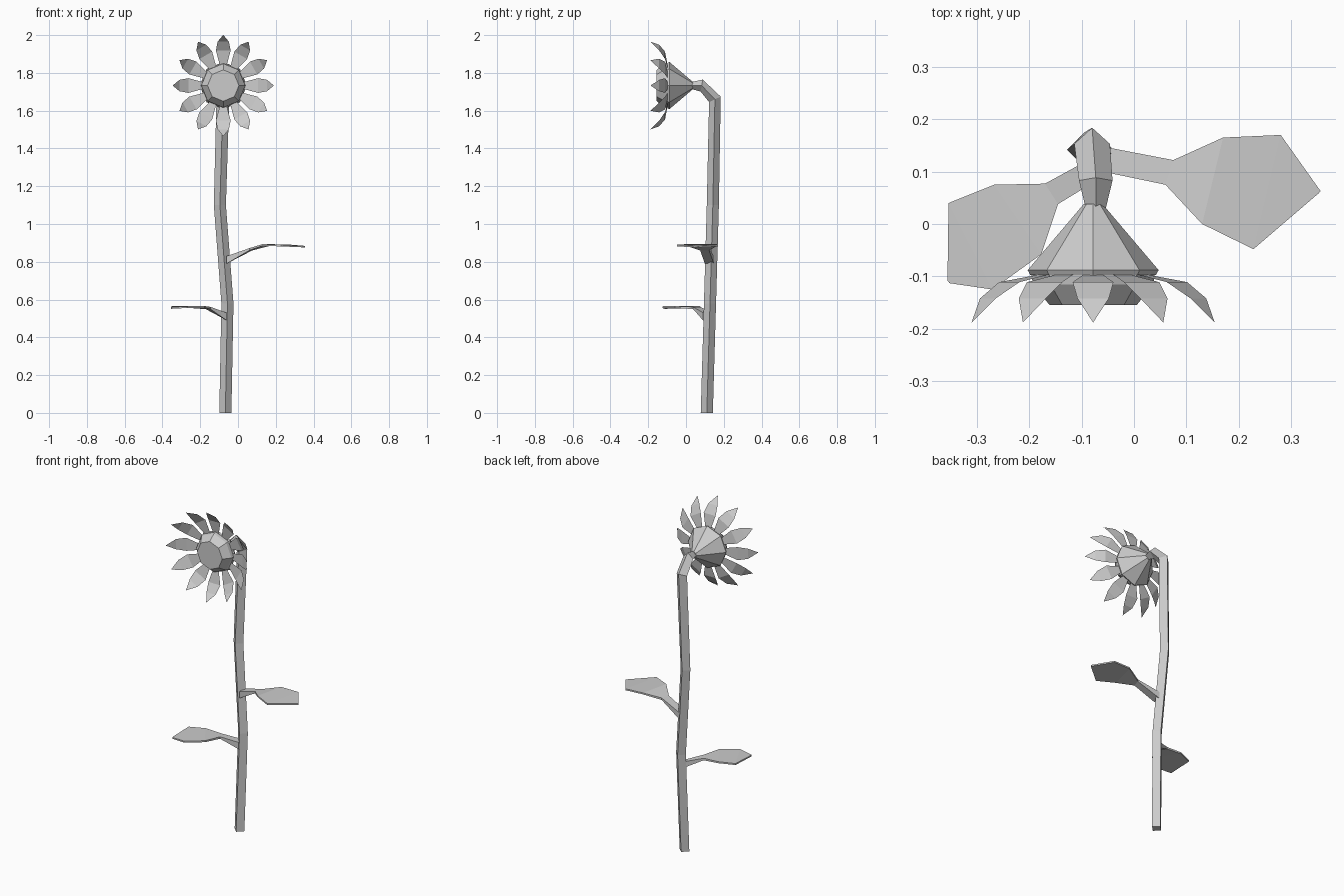
import bpy
from math import sin, cos, radians, pi
from mathutils import Vector

default = bpy.data.objects.get("Cube")
if default:
    bpy.data.objects.remove(default, do_unlink=True)

gray = bpy.data.materials.new("plain gray")
gray.use_nodes = True
gray.diffuse_color = (0.6, 0.6, 0.6, 1)
gray.node_tree.nodes["Principled BSDF"].inputs["Base Color"].default_value = gray.diffuse_color


def make(name, verts, faces):
    mesh = bpy.data.meshes.new(name)
    mesh.from_pydata(verts, [], faces)
    mesh.materials.append(gray)
    obj = bpy.data.objects.new(name, mesh)
    bpy.context.collection.objects.link(obj)
    return obj


def loft(name, rings):
    """Skin a list of equal-sized rings and cap both ends."""
    n = len(rings[0])
    verts = [v for ring in rings for v in ring]
    faces = [(k * n + i, k * n + (i + 1) % n, (k + 1) * n + (i + 1) % n, (k + 1) * n + i)
             for k in range(len(rings) - 1) for i in range(n)]
    faces.append(tuple(reversed(range(n))))
    faces.append(tuple(range(len(verts) - n, len(verts))))
    return make(name, verts, faces)


# Four-sided stem: x, y, z, radius and tilt of each diamond section
def diamond(x, y, z, r, tilt):
    centre = Vector((x, y, z))
    side = Vector((r, 0, 0))
    back = Vector((0, cos(radians(tilt)), sin(radians(tilt)))) * r
    return [centre + side, centre + back, centre - side, centre - back]


stem_path = [
    (-0.067, 0.11, 0, 0.032, 0),
    (-0.056, 0.127, 0.58, 0.032, 0),
    (-0.096, 0.142, 1.1, 0.032, 0),
    (-0.08, 0.153, 1.66, 0.034, 25),
    (-0.073, 0.083, 1.733, 0.032, 80),
    (-0.073, 0.025, 1.733, 0.018, 90),
]
loft("stem", [diamond(*p) for p in stem_path])

# Flower head: eight-sided cone behind, bevelled disc in front
HEAD = Vector((-0.078, 0, 1.733))


def head_ring(r, y):
    return [HEAD + Vector((r * cos(i * pi / 4), y, r * sin(i * pi / 4))) for i in range(8)]


loft("flower_back", [head_ring(r, y) for r, y in [(0.018, 0.038), (0.125, -0.088), (0.12, -0.097)]])
loft("flower_centre", [head_ring(r, y) for r, y in [(0.118, -0.095), (0.115, -0.115), (0.083, -0.155)]])

# Twelve curled petals: radius, depth and half width along each petal
petal_profile = [(0.1, -0.095, 0.016), (0.185, -0.111, 0.039), (0.232, -0.142, 0.03)]
for p in range(12):
    a = p * pi / 6
    out = Vector((cos(a), 0, sin(a)))
    across = Vector((-sin(a), 0, cos(a)))
    verts = []
    for r, y, w in petal_profile:
        spine = HEAD + out * r + Vector((0, y, 0))
        verts += [spine - across * w, spine + across * w]
    verts.append(HEAD + out * 0.268 + Vector((0, -0.188, 0)))
    make(f"petal_{p + 1}", verts, [(0, 2, 3, 1), (2, 4, 5, 3), (4, 6, 5)])


# Leaves: both edges in plan, height and thickness at each station
def leaf(name, stations, flip):
    rings = []
    for a, b, z, t in stations:
        ring = [Vector((*a, z + t / 2)), Vector((*b, z + t / 2)),
                Vector((*b, z - t / 2)), Vector((*a, z - t / 2))]
        rings.append(ring[::-1] if flip else ring)
    loft(name, rings)


leaf("left_leaf", [
    ((-0.06, 0.148), (-0.06, 0.1), 0.81, 0.04),
    ((0.075, 0.122), (0.06, 0.075), 0.866, 0.012),
    ((0.17, 0.165), (0.13, 0.0), 0.889, 0.009),
    ((0.28, 0.17), (0.228, -0.048), 0.886, 0.009),
    ((0.356, 0.063), (0.353, 0.059), 0.88, 0.008),
], True)
leaf("right_leaf", [
    ((-0.06, 0.137), (-0.06, 0.09), 0.51, 0.04),
    ((-0.17, 0.077), (-0.145, 0.038), 0.555, 0.012),
    ((-0.267, 0.075), (-0.177, -0.058), 0.561, 0.009),
    ((-0.354, 0.04), (-0.27, -0.125), 0.56, 0.009),
    ((-0.356, -0.108), (-0.352, -0.113), 0.555, 0.008),
], False)

# Consistent outward normals on the closed parts
import bmesh
for obj in bpy.context.collection.objects:
    if obj.type == 'MESH' and obj.name.startswith(("stem", "flower", "left_leaf", "right_leaf")):
        bm = bmesh.new()
        bm.from_mesh(obj.data)
        bmesh.ops.recalc_face_normals(bm, faces=bm.faces)
        bm.to_mesh(obj.data)
        bm.free()
